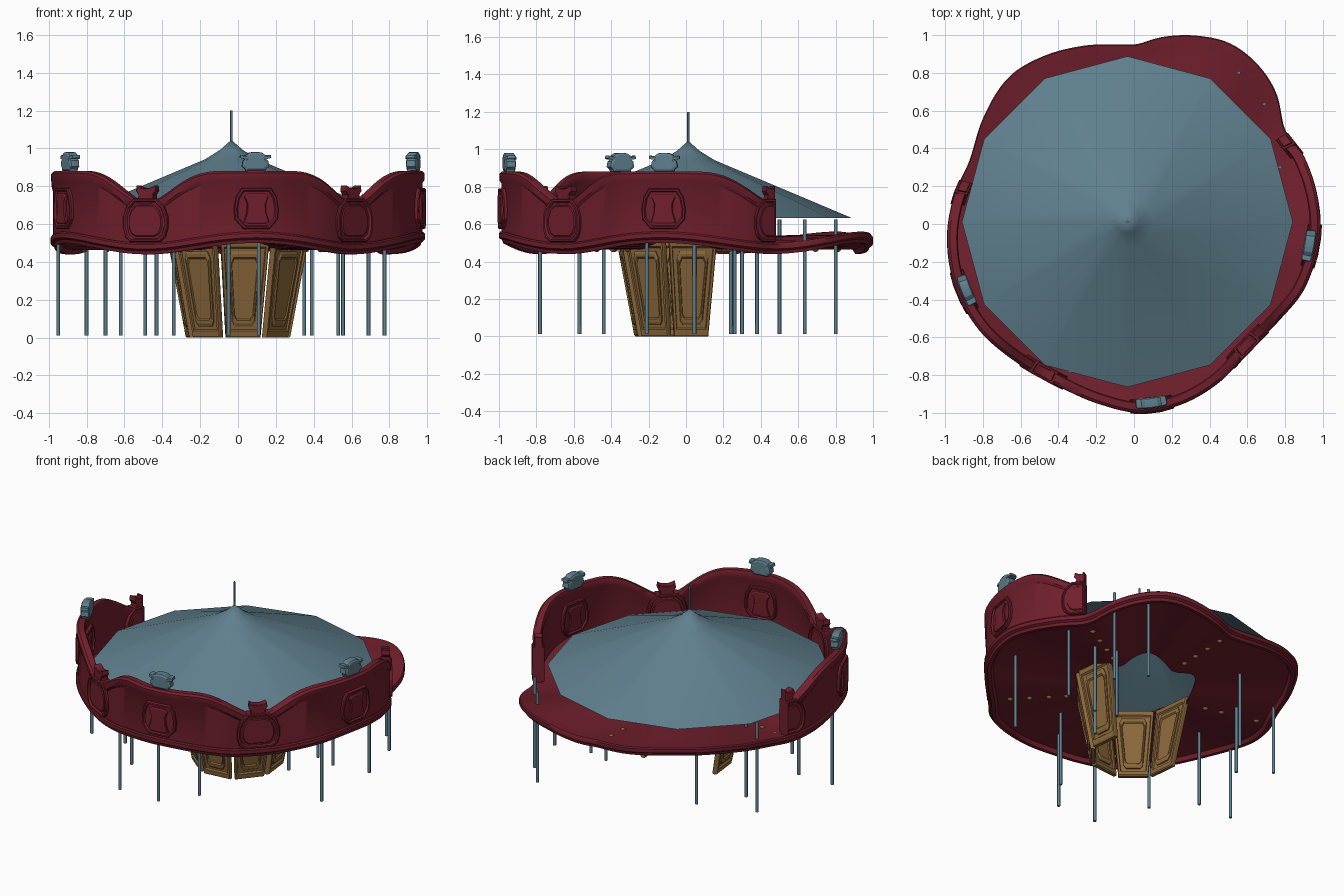
import bpy, bmesh
from math import sin, cos, pi, radians, atan2, hypot, degrees
from mathutils import Vector

if "Cube" in bpy.data.objects:
    bpy.data.objects.remove(bpy.data.objects["Cube"])

CX, CY = -0.035, 0.012
DIPS = [29, 88, 166, 241, 314, 389]          # angles between the five lobes
LOBES = [203, 277.5, 352.5]                  # lobes that carry the wall

def material(name, rgb):
    m = bpy.data.materials.new(name)
    m.diffuse_color = (*rgb, 1)
    m.use_nodes = True
    m.node_tree.nodes["Principled BSDF"].inputs["Base Color"].default_value = m.diffuse_color
    return m

RED = material("red_paint", (0.165, 0.014, 0.026))
BLUE = material("blue_grey", (0.115, 0.216, 0.27))
GOLD = material("ochre", (0.26, 0.14, 0.045))

# lobed outline seen from above, turned into radius by angle
OUTLINE = [(.98, .1), (.985, -.06), (.9, -.35), (.77, -.51), (.61, -.67), (.45, -.84),
           (.24, -.96), (.03, -1), (-.18, -.955), (-.4, -.86), (-.62, -.735), (-.83, -.55),
           (-.957, -.305), (-.99, -.05), (-.95, .16), (-.87, .34), (-.79, .58), (-.66, .78),
           (-.5, .88), (-.29, .94), (0, .95), (.15, .99), (.3, 1), (.5, .96), (.65, .85),
           (.75, .7), (.8, .5), (.9, .36)]
POLAR = sorted((degrees(atan2(y - CY, x - CX)) % 360, hypot(x - CX, y - CY)) for x, y in OUTLINE)
POLAR = [(a - 360, r) for a, r in POLAR[-3:]] + POLAR + [(a + 360, r) for a, r in POLAR[:3]]

def radius(deg):
    deg %= 360
    i = max(k for k in range(1, len(POLAR) - 2) if POLAR[k][0] <= deg)
    t = (deg - POLAR[i][0]) / (POLAR[i + 1][0] - POLAR[i][0])
    p0, p1, p2, p3 = (POLAR[k][1] for k in range(i - 1, i + 3))
    return p1 + .5 * t * (p2 - p0 + t * (2*p0 - 5*p1 + 4*p2 - p3 + t * (3*(p1 - p2) + p3 - p0)))

def lobe_phase(deg):
    deg = (deg - 29) % 360 + 29
    for a, b in zip(DIPS, DIPS[1:]):
        if a <= deg <= b:
            return (deg - a) / (b - a)
    return 0

def rim_z(deg):
    return .50 + .06 * sin(pi * lobe_phase(deg)) ** 2

def wall_top(deg):
    t = min(1, max(0, sin(pi * lobe_phase(deg)) / .88))
    return .715 + .155 * t * t * (3 - 2 * t) + .012 * sin(pi * lobe_phase(deg))

def polar(deg, r, z, s=0, cx=CX, cy=CY):
    a = radians(deg)
    return Vector((cx + r * cos(a) - s * sin(a), cy + r * sin(a) + s * cos(a), z))

def finish(name, bm, mat, angle=35):
    bmesh.ops.recalc_face_normals(bm, faces=bm.faces)
    me = bpy.data.meshes.new(name)
    bm.to_mesh(me)
    bm.free()
    ob = bpy.data.objects.new(name, me)
    bpy.context.collection.objects.link(ob)
    me.materials.append(mat)
    bpy.ops.object.select_all(action='DESELECT')
    ob.select_set(True)
    bpy.context.view_layer.objects.active = ob
    bpy.ops.object.shade_smooth_by_angle(angle=radians(angle))
    return ob

def skin(name, loops, mat, wrap=False, caps=True, angle=35):
    """Bridge equal closed loops of points into one surface."""
    bm = bmesh.new()
    vs = [[bm.verts.new(p) for p in loop] for loop in loops]
    for A, B in zip(vs, vs[1:] + ([vs[0]] if wrap else [])):
        for i in range(len(A)):
            j = (i + 1) % len(A)
            bm.faces.new((A[i], A[j], B[j], B[i]))
    if caps and not wrap:
        bm.faces.new(vs[0])
        bm.faces.new(vs[-1])
    return finish(name, bm, mat, angle)

def plaque(name, half, rings, place, mat, side=0):
    """Two-sided moulded plate: mirrored half outline, stepped by (scale, height) rings."""
    pts = half + [(-s, z) for s, z in reversed(half)]
    mid = (min(z for _, z in pts) + max(z for _, z in pts)) / 2
    if side:                                  # keep one half only
        pts = [(s if s * side > 0 else 0, z) for s, z in pts]
    def loop(k, h, out):
        c = side * .06
        return [place(c + (s - c) * k, mid + (z - mid) * k, h, out) for s, z in pts]
    loops = [loop(k, h, False) for k, h in reversed(rings)] + [loop(k, h, True) for k, h in rings]
    return skin(name, loops, mat, angle=20)

def on_wall(deg, inset=.012, thick=.04):
    def place(s, z, h, out):
        a = deg + degrees(s / radius(deg))
        return polar(a, radius(a) - inset + (h if out else -thick - h), z)
    return place

# canopy floor with moulded rim and a lobed centre hole
def rim_section(d):
    R, z = radius(d), rim_z(d)
    h = R * .35
    return [polar(d, r, zz) for r, zz in
            [(h, z - .022), (R - .12, z - .018), (R - .05, z - .004), (R - .006, z), (R, z - .008),
             (R, z - .032), (R - .016, z - .042), (R - .022, z - .06), (R - .045, z - .06),
             (R - .06, z - .036), (h, z - .036)]]
skin("canopy_floor", [rim_section(d * 2) for d in range(180)], RED, wrap=True)

# wavy fascia wall around three lobes
def wall_section(d):
    R, b, t = radius(d), rim_z(d) - .01, wall_top(d)
    return [polar(d, R + dr, z) for dr, z in
            [(-.014, b), (-.014, t - .065), (-.004, t - .05), (-.002, t - .012), (-.016, t),
             (-.052, t), (-.058, t - .012), (-.056, t - .05), (-.05, t - .065), (-.05, b)]]
skin("fascia_wall", [wall_section(166 + 223 * i / 148) for i in range(149)], RED)

# plaques on lobes and dips
FRAME = [(1, -.005), (1, .012), (.96, .018), (.88, .018), (.83, .007)]
LOBE = [(.07, .575), (.115, .625), (.12, .68), (.108, .745), (.08, .79)]
SHIELD = [(.045, .6), (.068, .61), (.052, .66), (.05, .71), (.065, .745), (.045, .762)]
DIP = [(.085, .505), (.118, .53), (.133, .58), (.133, .64), (.112, .695), (.07, .735)]
DIP_IN = [(.06, .535), (.085, .55), (.1, .59), (.1, .63), (.083, .675), (.05, .7)]
CROWN = [(.05, .7), (.045, .755), (.06, .775), (.055, .805), (.035, .795), (.012, .79)]
EMBLEM = [(.055, .88), (.058, .89), (.076, .905), (.07, .935), (.055, .947), (.088, .95),
          (.084, .966), (.055, .964), (.035, .978), (.01, .981)]
for n, a in enumerate(LOBES):
    plaque(f"lobe_frame_{n}", LOBE, FRAME, on_wall(a), RED)
    plaque(f"lobe_shield_{n}", SHIELD, [(1, 0), (1, .014), (.9, .019)], on_wall(a), RED)
    plaque(f"crest_{n}", EMBLEM, [(1, -.004), (.97, .004), (.78, .01)],
           on_wall(a, .03, .038), BLUE)
for n, (a, side) in enumerate([(166, 1), (241, 0), (314, 0), (389, -1)]):
    plaque(f"dip_frame_{n}", DIP, FRAME, on_wall(a), RED, side)
    plaque(f"dip_panel_{n}", DIP_IN, [(1, 0), (1, .009), (.94, .014)], on_wall(a), RED, side)
    plaque(f"dip_crown_{n}", CROWN, [(1, -.012), (1, .002), (.9, .006)], on_wall(a), RED, side)

# twelve-sided tent roof, single sheet
bm = bmesh.new()
tip = bm.verts.new(polar(0, 0, 1.045))
rows = [[bm.verts.new(polar(30 * i, r, z)) for i in range(12)]
        for r, z in [(.06, .992), (.14, .942), (.876, .632)]]
for i in range(12):
    j = (i + 1) % 12
    bm.faces.new((tip, rows[0][i], rows[0][j]))
    for A, B in zip(rows, rows[1:]):
        bm.faces.new((A[i], B[i], B[j], A[j]))
finish("roof", bm, BLUE, 60)

def rod(name, x, y, z0, z1, r):
    loops = [[(x + r * cos(k * pi / 4), y + r * sin(k * pi / 4), z) for k in range(8)] for z in (z0, z1)]
    return skin(name, loops, BLUE, angle=50)

# roof spike and ride poles
rod("roof_spike", CX, CY, 1.03, 1.2, .006)
POLES = [(-.34, -.78), (-.05, -.78), (.11, -.57), (.775, -.21), (.35, .045), (.53, .26),
         (.555, .8), (.39, .3), (.69, .635), (.775, .3), (-.8, .38), (-.62, .24), (-.43, .5),
         (-.95, -.21), (-.7, -.21), (-.49, -.44)]
for n, (x, y) in enumerate(POLES):
    rod(f"pole_{n}", x, y, .012, .625, .01)

# tapered centre panels: five sides of an octagon, leaning outward, open at the back
def on_column(deg):
    def place(s, z, h, out):
        return polar(deg, .262 + .18 * z + (h if out else -.022 - h), z, s, 0, 0)
    return place
for n in range(5):
    a = -174 + 45 * n
    plaque(f"centre_panel_{n}", [(.092, .0), (.13, .515)],
           [(1, 0), (.97, .006), (.86, .006), (.83, -.004)], on_column(a), GOLD)
    plaque(f"panel_inset_{n}", [(.045, .06), (.06, .085), (.084, .42), (.07, .455)],
           [(1, -.006), (1, .004), (.93, .01), (.84, .01), (.8, .002)], on_column(a), GOLD)

# rows of lamps along the dips
for n, a in enumerate(DIPS[:5]):
    for k, r in enumerate((.45, .56, .68, .8)):
        bm = bmesh.new()
        bmesh.ops.create_uvsphere(bm, u_segments=12, v_segments=8, radius=.019)
        bmesh.ops.translate(bm, verts=bm.verts, vec=polar(a, r, rim_z(a) - .03))
        finish(f"lamp_{n}_{k}", bm, GOLD, 60)
